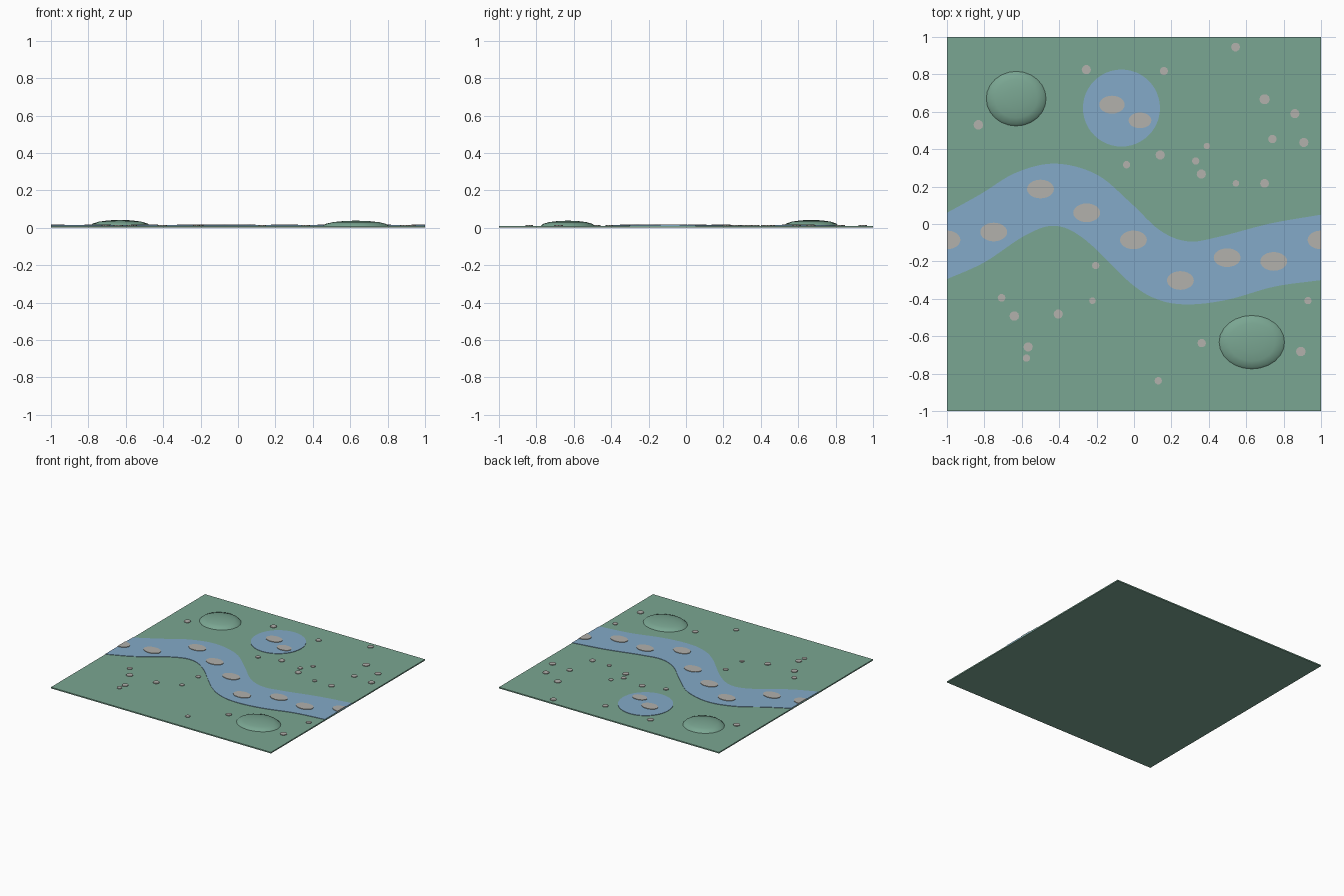
import bpy, bmesh, math
from mathutils import Vector

if "Cube" in bpy.data.objects:
    bpy.data.objects.remove(bpy.data.objects["Cube"])


def material(name, r, g, b):
    lin = [((c / 255 + 0.055) / 1.055) ** 2.4 for c in (r, g, b)]
    m = bpy.data.materials.new(name)
    m.diffuse_color = (*lin, 1)
    m.use_nodes = True
    m.node_tree.nodes["Principled BSDF"].inputs["Base Color"].default_value = m.diffuse_color
    return m


GRASS = material("grass green", 122, 166, 146)
WATER = material("water blue", 131, 170, 200)
STONE = material("stone grey", 178, 177, 172)
GROUND, SURFACE = 0.010, 0.0135   # top of the slab, top of the water


def finish(bm, name, mat):
    bmesh.ops.recalc_face_normals(bm, faces=bm.faces)
    mesh = bpy.data.meshes.new(name)
    bm.to_mesh(mesh)
    bm.free()
    mesh.materials.append(mat)
    ob = bpy.data.objects.new(name, mesh)
    bpy.context.collection.objects.link(ob)
    return ob


def plate(name, outline, z0, z1, mat):
    """Flat plate with the given outline."""
    bm = bmesh.new()
    face = bm.faces.new([bm.verts.new((x, y, z0)) for x, y in outline])
    out = bmesh.ops.extrude_face_region(bm, geom=[face])["geom"]
    bmesh.ops.translate(bm, vec=(0, 0, z1 - z0),
                        verts=[v for v in out if isinstance(v, bmesh.types.BMVert)])
    if face.is_valid and len(bm.faces) == len(outline) + 1:
        bm.faces.new(list(face.verts))
    return finish(bm, name, mat)


def ellipse(cx, cy, rx, ry, n):
    """Ellipse outline, cut off at the slab edges."""
    pts = []
    for i in range(n):
        a = 2 * math.pi * i / n
        p = (max(-1, min(1, cx + rx * math.cos(a))), cy + ry * math.sin(a))
        x_cut = abs(p[0]) == 1 and abs(math.sin(a)) < 0.99
        if not x_cut:
            pts.append(p)
    return pts


def spline(points, steps=6):
    """Smooth curve through the points."""
    p = [Vector(q) for q in points]
    p = [2 * p[0] - p[1]] + p + [2 * p[-1] - p[-2]]
    res = []
    for a, b, c, d in zip(p, p[1:], p[2:], p[3:]):
        for i in range(steps):
            t = i / steps
            res.append(0.5 * (2 * b + (c - a) * t + (2 * a - 5 * b + 4 * c - d) * t * t
                              + (3 * b - a - 3 * c + d) * t ** 3))
    return res + [p[-2]]


# Ground slab
plate("ground", [(-1, -1), (1, -1), (1, 1), (-1, 1)], 0, GROUND, GRASS)

# River between two banks, built as a strip of thin segments
north = spline([(-1, .06), (-.82, .16), (-.63, .275), (-.42, .323), (-.2, .265), (-.02, .115),
                (.14, -.035), (.29, -.093), (.46, -.067), (.73, .003), (1, .05)])
south = spline([(-1, -.295), (-.8, -.205), (-.58, -.06), (-.42, -.01), (-.26, -.085), (-.02, -.315),
                (.13, -.405), (.29, -.43), (.5, -.405), (.75, -.335), (1, -.30)])
bm = bmesh.new()
rows = [[bm.verts.new((p.x, p.y, z)) for p, z in
         ((n, SURFACE), (s, SURFACE), (s, 0.006), (n, 0.006))] for n, s in zip(north, south)]
for a, b in zip(rows, rows[1:]):
    for k in range(4):
        bm.faces.new((a[k], a[k - 1], b[k - 1], b[k]))
bm.faces.new(rows[0])
bm.faces.new(rows[-1])
finish(bm, "river", WATER)

# Pond
plate("pond", ellipse(-.067, .62, .206, .206, 48), 0.006, SURFACE, WATER)

# Low grassy hills: upper halves of squashed spheres
for cx, cy, rx, ry, h in ((-.63, .67, .16, .146, .032), (.63, -.632, .175, .143, .028)):
    bm = bmesh.new()
    bmesh.ops.create_uvsphere(bm, u_segments=24, v_segments=8, radius=1)
    bmesh.ops.delete(bm, geom=[v for v in bm.verts if v.co.z < -0.01], context='VERTS')
    for v in bm.verts:
        v.co = (cx + rx * v.co.x, cy + ry * v.co.y, GROUND + h * v.co.z)
    for f in bm.faces:
        f.smooth = True
    finish(bm, "hill", GRASS)

# Stepping stones in the river, the outer two cut by the slab edge
for x, y in ((-1, -.085), (-.75, -.043), (-.5, .187), (-.253, .06), (-.003, -.085),
             (.248, -.302), (.498, -.18), (.747, -.2), (1, -.085)):
    plate("stepping_stone", ellipse(x, y, .072, .05, 24), 0.008, 0.0175, STONE)

# Stones in the pond
for x, y, rx, ry in ((-.118, .638, .068, .048), (.032, .554, .061, .042)):
    plate("pond_stone", ellipse(x, y, rx, ry, 24), 0.008, 0.0175, STONE)

# Pebbles scattered on the grass
for x, y, r in ((-.255, .825, .025), (.16, .818, .022), (.543, .946, .024), (.698, .667, .028),
                (.86, .59, .025), (.74, .454, .023), (.908, .436, .025), (.39, .417, .018),
                (.33, .337, .02), (.36, .267, .025), (.545, .217, .018), (.698, .217, .024),
                (.14, .369, .025), (-.04, .317, .02), (-.832, .53, .026), (-.205, -.222, .02),
                (-.222, -.41, .018), (-.708, -.395, .021), (-.64, -.492, .026),
                (-.405, -.482, .025), (-.566, -.657, .025), (-.575, -.717, .02),
                (.13, -.838, .02), (.362, -.637, .023), (.93, -.41, .02), (.892, -.682, .026)):
    plate("pebble", ellipse(x, y, r, r, 10), 0.008, 0.015, STONE)
